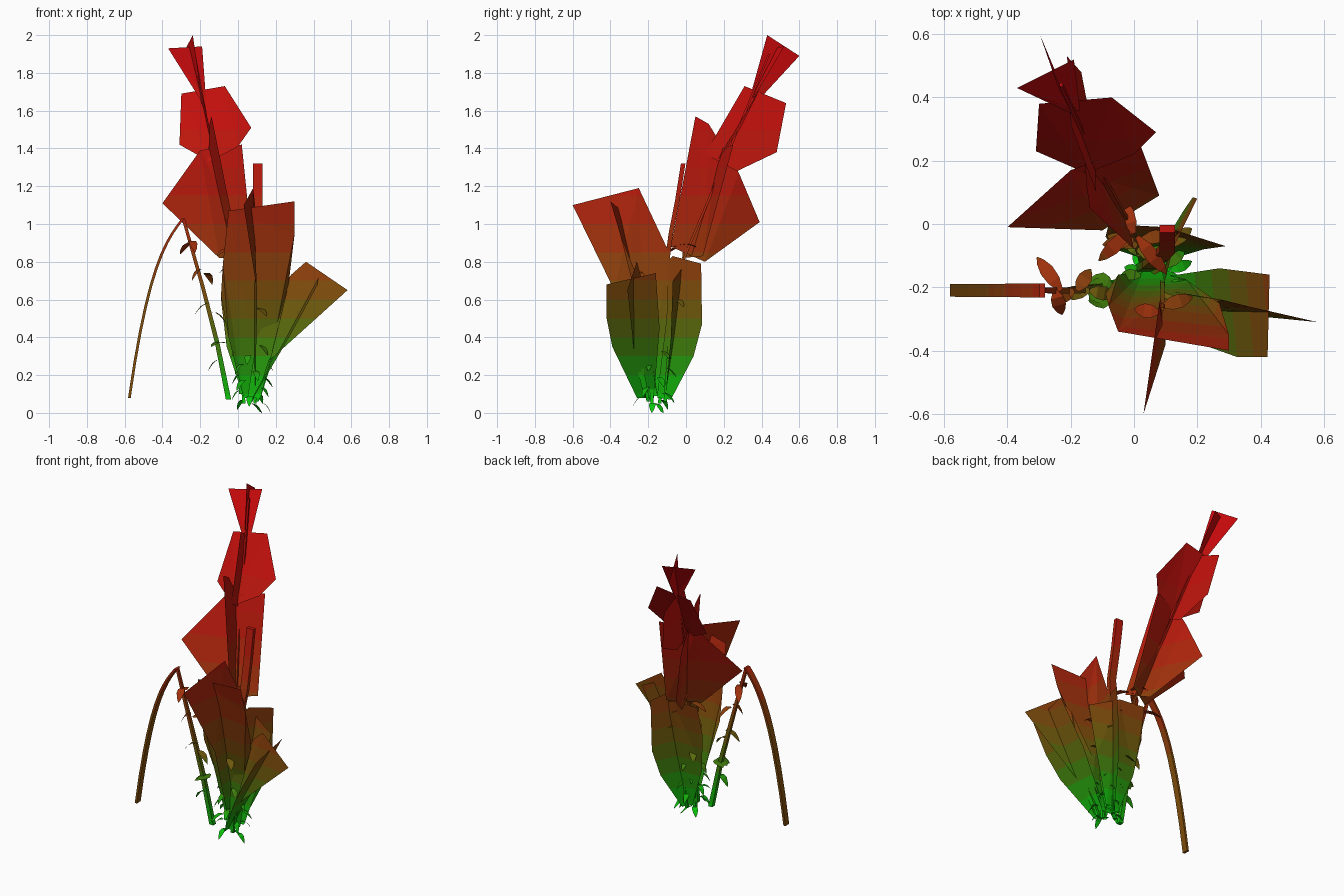
import bpy, bmesh, math, random
from mathutils import Vector

if "Cube" in bpy.data.objects:
    bpy.data.objects.remove(bpy.data.objects["Cube"])

random.seed(4)

# Height gradient: green base, olive middle, red top (sRGB keys)
KEYS = [(0.0, (15, 205, 20)), (0.2, (30, 165, 20)), (0.4, (78, 112, 20)),
        (0.6, (122, 84, 20)), (0.9, (155, 54, 20)), (1.2, (180, 32, 20)),
        (2.01, (205, 15, 20))]
BANDS = [0, .1, .2, .3, .4, .5, .6, .7, .85, 1.0, 1.15, 1.3, 1.5, 1.75, 2.01]


def gradient(z):
    for (z0, c0), (z1, c1) in zip(KEYS, KEYS[1:]):
        if z <= z1:
            t = (z - z0) / (z1 - z0)
            return [((a + (b - a) * t) / 255) ** 2.2 for a, b in zip(c0, c1)]


MATS = []
for lo, hi in zip(BANDS, BANDS[1:]):
    m = bpy.data.materials.new("foliage_tint")
    m.diffuse_color = (*gradient((lo + hi) / 2), 1)
    m.use_nodes = True
    m.node_tree.nodes["Principled BSDF"].inputs["Base Color"].default_value = m.diffuse_color
    MATS.append(m)


def finish(name, bm, floor=0.0):
    """Slice the mesh into height bands and tint each band."""
    for z in BANDS[1:-1]:
        bmesh.ops.bisect_plane(bm, geom=bm.verts[:] + bm.edges[:] + bm.faces[:],
                               plane_co=(0, 0, z), plane_no=(0, 0, 1))
    for f in bm.faces:
        z = max(f.calc_center_median().z, floor)
        f.material_index = max(i for i in range(len(MATS)) if BANDS[i] <= z)
    me = bpy.data.meshes.new(name)
    bm.to_mesh(me)
    bm.free()
    for m in MATS:
        me.materials.append(m)
    bpy.context.collection.objects.link(bpy.data.objects.new(name, me))


def card(name, pts):
    """Flat leaf card from its outline."""
    bm = bmesh.new()
    f = bm.faces.new([bm.verts.new(p) for p in pts])
    bmesh.ops.triangulate(bm, faces=[f])
    finish(name, bm)


def side_card(name, yz, x_of):
    card(name, [(x_of(y, z), y, z) for y, z in yz])


def tube(name, path, rx, ry, taper=0.4, floor=0.0):
    """Four-sided stalk along a path."""
    bm = bmesh.new()
    rings = []
    for i, p in enumerate(path):
        k = 1 - taper * i / (len(path) - 1)
        rings.append([bm.verts.new((p[0] + a * rx * k, p[1] + b * ry * k, p[2]))
                      for a, b in ((-1, -1), (1, -1), (1, 1), (-1, 1))])
    for r, s in zip(rings, rings[1:]):
        for j in range(4):
            bm.faces.new((r[j], r[(j + 1) % 4], s[(j + 1) % 4], s[j]))
    bm.faces.new(rings[0][::-1])
    bm.faces.new(rings[-1])
    finish(name, bm, floor)


def leaflet(name, base, ang, length, width, rise, droop):
    """Small arched leaf leaving a stem."""
    bm = bmesh.new()
    out = Vector((math.cos(ang), math.sin(ang), 0))
    side = Vector((-out.y, out.x, 0))
    rows = []
    for t, w in ((0, .3), (.3, .9), (.6, 1), (.85, .6), (1, .08)):
        p = Vector(base) + out * length * t
        p.z = max(0.0, p.z + rise * t - droop * t * t)
        rows.append([bm.verts.new(p - side * width * w / 2),
                     bm.verts.new(p + side * width * w / 2)])
    for a, b in zip(rows, rows[1:]):
        bm.faces.new((a[0], a[1], b[1], b[0]))
    finish(name, bm)


# Tall plume leaning to the back: broad cards
card("plume_lower_front_card", [(-.10, -.02, .82), (-.40, -.01, 1.11), (-.20, .17, 1.39),
                                (.02, .25, 1.42), (.08, .09, .83)])
card("plume_middle_front_card", [(-.31, .23, 1.42), (-.30, .38, 1.69), (-.07, .40, 1.73),
                                 (.07, .29, 1.51), (0, .22, 1.41), (-.15, .16, 1.33)])
card("plume_tip_front_card", [(-.20, .35, 1.66), (-.37, .43, 1.93), (-.19, .52, 1.94),
                              (-.17, .36, 1.67)])

# Plume: crossing cards
card("plume_lower_side_card", [(0, -.08, .88), (-.14, .05, 1.57), (-.15, .12, 1.53),
                               (-.16, .28, 1.27), (-.20, .39, 1.01), (-.04, .10, .80)])
side_card("plume_middle_side_card", [(.10, 1.37), (.31, 1.73), (.53, 1.64), (.48, 1.38),
                                     (.27, 1.28)],
          lambda y, z: -.1 - .12 * (y - .15) - .15 * (z - 1.2))
side_card("plume_tip_side_card", [(.33, 1.64), (.43, 2.0), (.60, 1.89), (.36, 1.63)],
          lambda y, z: -.1 - .374 * (y - .15) - .043 * (z - 1.2))

# Front bush: crossed pair leaning forward
card("front_bush_side_card", [(.03, -.60, 1.10), (.08, -.25, 1.19), (.12, -.09, .85),
                              (.11, -.10, .5), (.09, -.15, .09), (.09, -.21, .09),
                              (.10, -.34, .5), (.10, -.38, .65)])
card("front_bush_card", [(-.05, -.34, 1.07), (.30, -.40, 1.12), (.30, -.35, .95),
                         (.27, -.25, .7), (.17, -.18, .28), (.12, -.15, .08),
                         (.03, -.15, .08), (-.05, -.16, .4), (-.09, -.22, .62),
                         (-.08, -.26, .79)])

# Right bush: crossed pair leaning right
side_card("right_bush_wide_card", [(-.42, .68), (-.16, .74), (-.14, .45), (-.17, .08),
                                   (-.26, .08), (-.39, .35), (-.42, .50)],
          lambda y, z: .04 + .54 * z - .1 * (y + .27))
card("right_bush_upright_card", [(.36, -.26, .80), (.58, -.31, .65), (.17, -.27, .28),
                                 (.12, -.22, .08), (.05, -.2, .08), (.10, -.21, .4),
                                 (.28, -.24, .73)])

# Back bush: nearly upright crossed pair
side_card("back_bush_side_card", [(-.07, .83), (.08, .79), (.085, .47), (.04, .30),
                                  (-.08, .07), (-.15, .08), (-.16, .5), (-.15, .75)],
          lambda y, z: .12 + .5 * y + .05 * z)
card("back_bush_card", [(-.08, 0, .79), (.10, -.01, .78), (.29, -.07, .70),
                        (.22, -.08, .4), (.12, -.11, .08), (.03, -.11, .08),
                        (-.06, -.08, .35), (-.09, -.04, .6)])

# Upright blade and drooping blade
tube("upright_blade", [(.03, -.14, .1), (.05, -.13, .5), (.085, -.10, .8), (.105, -.08, .95),
                       (.105, -.045, 1.13), (.105, -.015, 1.32)], .025, .012, 0)
tube("drooping_blade", [(-.29 - .285 * t, -.21, 1.03 - .36 * t - .59 * t ** 2.8)
                        for t in (i / 10 for i in range(11))], .008, .022, .1, .65)

# Stems
STEMS = {
    "left_stem": [(-.05, -.19, .07), (-.11, -.20, .37), (-.19, -.21, .68), (-.29, -.21, 1.03)],
    "plume_stem": [(.03, -.14, .05), (.02, -.1, .4), (-.01, -.01, .82), (-.1, .15, 1.2),
                   (-.23, .44, 1.9)],
    "front_stem": [(.09, -.18, .05), (.09, -.19, .4), (.09, -.27, .8)],
    "right_stem": [(.10, -.2, .06), (.17, -.24, .28), (.32, -.27, .54)],
    "back_stem": [(.07, -.11, .06), (.09, -.09, .35), (.1, -.05, .7)],
}
for name, path in STEMS.items():
    r = .014 if name == "left_stem" else .009
    tube(name, path, r, r)

# Leaflets along the left stem
for ang in (math.pi, 3.6, 2.7):
    leaflet("round_leaflet", (-.07, -.21, .37), ang, .08, .08, .04, .06)
for x, z, ang, ln in ((-.19, .76, 3.6, .06), (-.23, .90, 2.2, .13), (-.14, .53, -.2, .08),
                      (-.14, .58, 3.3, .09), (-.09, .28, 3.0, .07), (-.25, .91, 5.0, .08),
                      (-.18, .74, 1.0, .08)):
    leaflet("left_stem_leaflet", (x, -.21, z), ang, ln, .045, .03, .09)

# Leaflets along the central stems
for x, y, z, ang, ln in ((0, -.03, .89, 1.9, .12), (-.01, -.02, .87, 3.9, .14),
                         (.01, -.04, .88, -.9, .15), (.01, -.07, .68, 2.8, .1),
                         (.01, -.08, .58, -.4, .1), (.02, -.1, .45, 2.2, .09),
                         (.09, -.26, .74, .3, .1), (.09, -.22, .55, -.8, .09),
                         (.08, -.28, .89, 3.0, .08), (.1, -.07, .6, .6, .1),
                         (.02, -.05, .72, .2, .12), (.0, -.05, .78, 3.3, .1)):
    leaflet("stem_leaflet", (x, y, z), ang, ln, .045, .04, .08)

# Small curled leaves around the foot
for i in range(20):
    a = i * math.tau * .381 + random.uniform(-.2, .2)
    base = (.07 + .05 * math.cos(a), -.17 + .05 * math.sin(a), .05 + .017 * i)
    leaflet("foot_leaflet", base, a, random.uniform(.05, .08), .035, .03, .08)
leaflet("lowest_leaflet", (.07, -.16, .05), .6, .07, .03, 0, .06)
